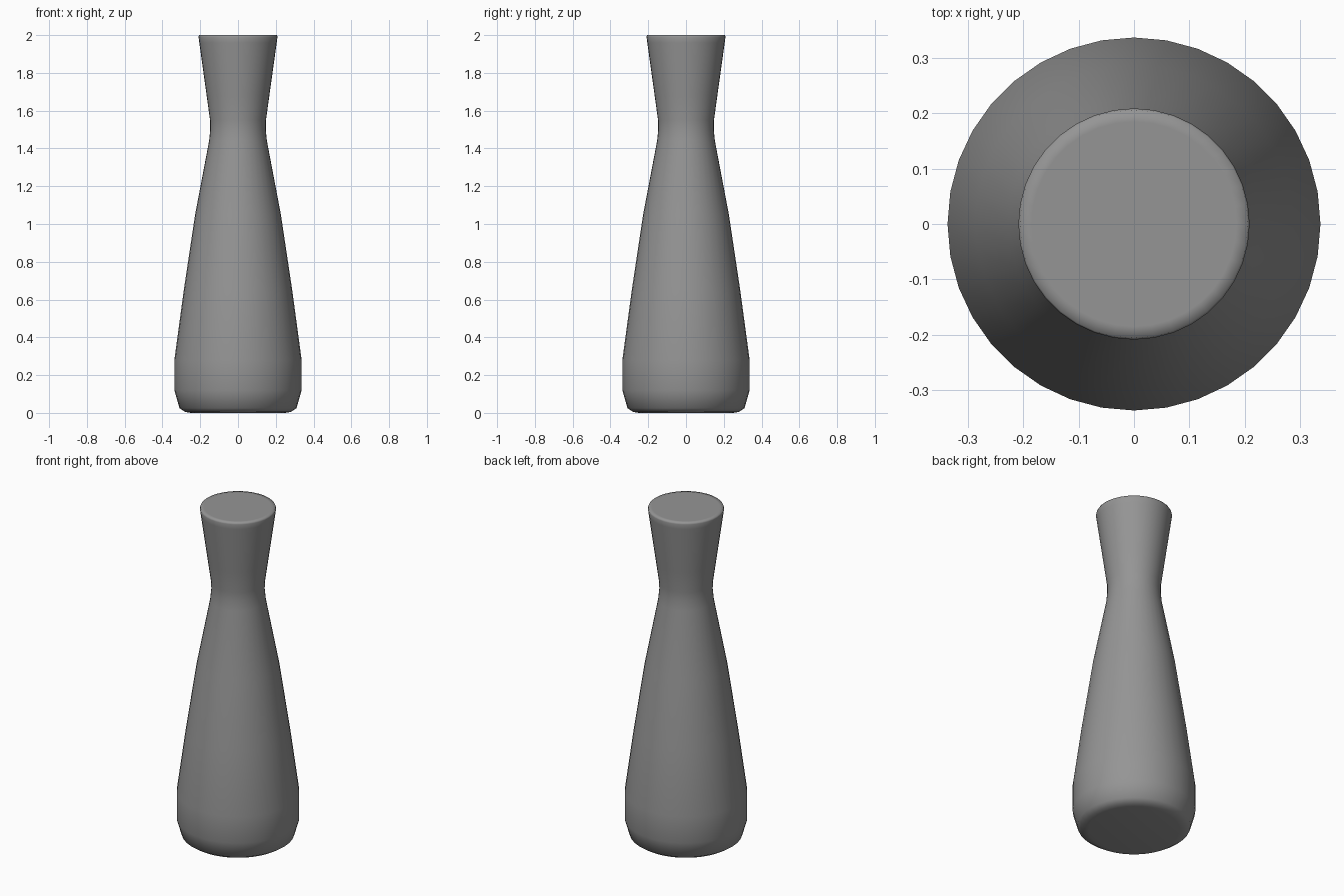
import bpy
import bmesh
import math

if "Cube" in bpy.data.objects:
    bpy.data.objects.remove(bpy.data.objects["Cube"])

SIDES = 36

# Single matte grey
grey = bpy.data.materials.new("mid_grey")
grey.use_nodes = True
colour = (0.3, 0.3, 0.3, 1)
grey.diffuse_color = colour
grey.node_tree.nodes["Principled BSDF"].inputs["Base Color"].default_value = colour


def lathe(name, profile):
    """Turn a (radius, height) profile into a closed solid around z."""
    bm = bmesh.new()
    rings = []
    for r, z in profile:
        rings.append([bm.verts.new((r * math.cos(2 * math.pi * i / SIDES),
                                    r * math.sin(2 * math.pi * i / SIDES), z))
                      for i in range(SIDES)])
    for low, high in zip(rings, rings[1:]):
        for i in range(SIDES):
            j = (i + 1) % SIDES
            bm.faces.new((low[i], low[j], high[j], high[i]))
    bm.faces.new(rings[0][::-1])
    bm.faces.new(rings[-1])
    mesh = bpy.data.meshes.new(name)
    bm.to_mesh(mesh)
    bm.free()
    mesh.materials.append(grey)
    mesh.shade_smooth()
    obj = bpy.data.objects.new(name, mesh)
    bpy.context.collection.objects.link(obj)
    return obj


# Carafe: rounded foot, tapering body, narrow neck, flared capped mouth
lathe("carafe_body", [
    (0.25, 0.0), (0.28, 0.005), (0.31, 0.025), (0.337, 0.12), (0.337, 0.28),
    (0.287, 0.65), (0.227, 1.05), (0.153, 1.44), (0.147, 1.5), (0.148, 1.55),
    (0.166, 1.68), (0.205, 1.96), (0.209, 1.99), (0.206, 2.0), (0.185, 2.0),
])
